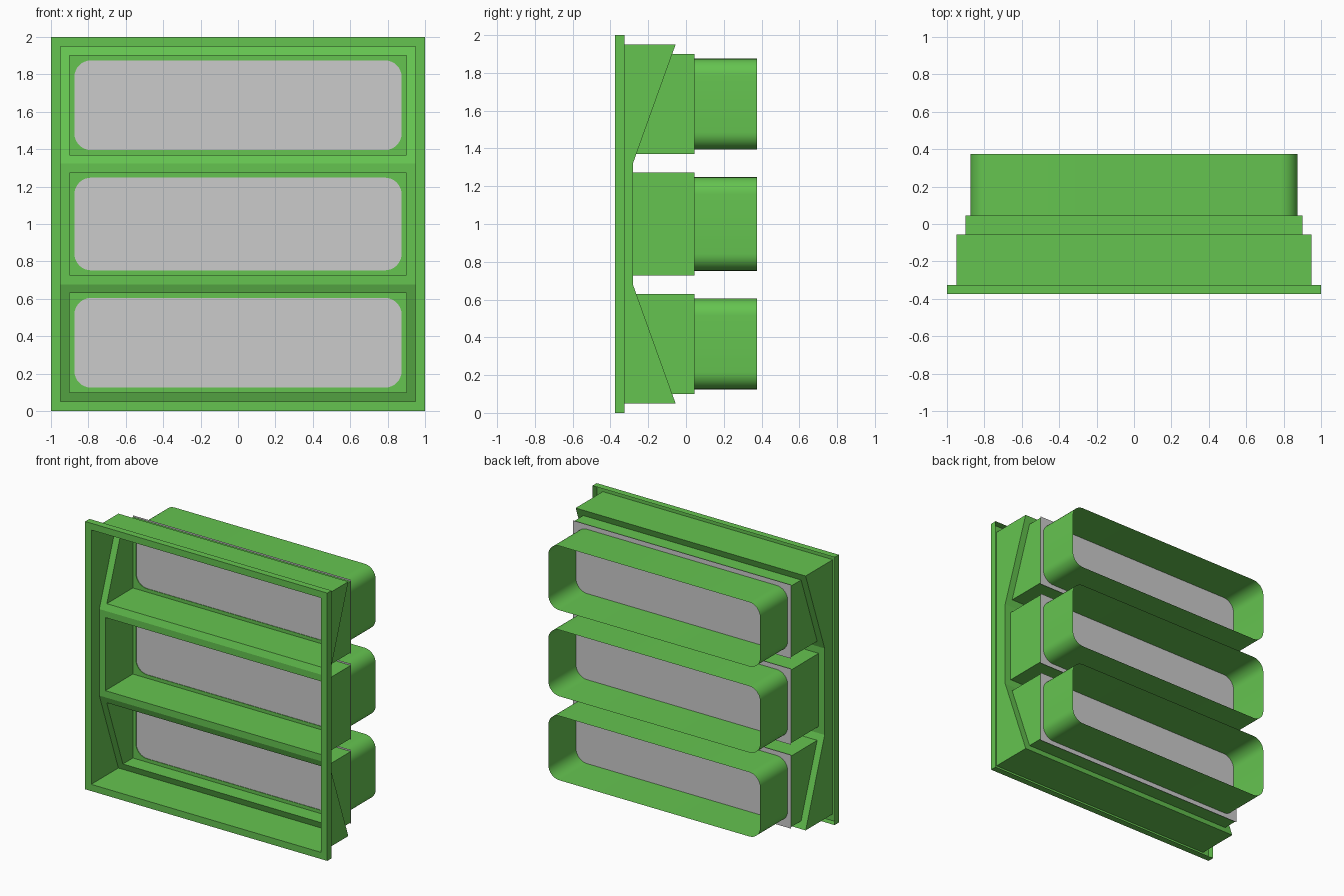
import bpy, bmesh, math

if "Cube" in bpy.data.objects:
    bpy.data.objects.remove(bpy.data.objects["Cube"])

green = bpy.data.materials.new("green_paint")
green.diffuse_color = (0.13, 0.55, 0.08, 1)
green.use_nodes = True
green.node_tree.nodes["Principled BSDF"].inputs["Base Color"].default_value = green.diffuse_color

# Depth stations, front to back
FRONT, LIP, MID, DEEP, SEAT, REAR = -0.375, -0.325, -0.28, -0.055, 0.045, 0.375
BREAK_LOW, BREAK_HIGH = 0.677, 1.323


def back_y(z):
    """Depth of the folded back panel at height z."""
    d = max(BREAK_LOW - z, z - BREAK_HIGH, 0) / (BREAK_LOW - 0.05)
    return MID + (DEEP - MID) * d


def rect(hx, z0, z1, y):
    """Rectangle loop; y is a number or a function of z."""
    f = y if callable(y) else (lambda z: y)
    return [(x, f(z), z) for x, z in ((hx, z1), (-hx, z1), (-hx, z0), (hx, z0))]


def rounded(hx, z0, z1, y, r=0.09, n=8):
    """Rounded rectangle, corner order matching rect()."""
    pts = []
    for k, (x, z) in enumerate(((hx - r, z1 - r), (r - hx, z1 - r),
                                (r - hx, z0 + r), (hx - r, z0 + r))):
        for i in range(n + 1):
            a = math.pi / 2 * (k + i / n)
            pts.append((x + r * math.cos(a), y, z + r * math.sin(a)))
    return pts


def bridge(a, b):
    """Quads between two loops of equal length."""
    n = len(a)
    return [(a[i], a[(i + 1) % n], b[(i + 1) % n], b[i]) for i in range(n)]


def fit_corners(corners, loop):
    """Flat faces between a rectangle and a rounded hole in it."""
    m = len(loop) // 4
    faces = []
    for k, c in enumerate(corners):
        arc = loop[k * m:(k + 1) * m]
        faces += [(c, arc[i], arc[i + 1]) for i in range(m - 1)]
        nxt = (k + 1) % 4
        faces.append((c, arc[-1], loop[nxt * m], corners[nxt]))
    return faces


def make(name, faces, mat=green, smooth=False):
    bm = bmesh.new()
    for f in faces:
        bm.faces.new([bm.verts.new(p) for p in f])
    bmesh.ops.remove_doubles(bm, verts=bm.verts, dist=1e-5)
    bmesh.ops.recalc_face_normals(bm, faces=bm.faces)
    me = bpy.data.meshes.new(name)
    bm.to_mesh(me)
    bm.free()
    if mat:
        me.materials.append(mat)
    ob = bpy.data.objects.new(name, me)
    bpy.context.collection.objects.link(ob)
    if smooth:
        bpy.ops.object.select_all(action='DESELECT')
        ob.select_set(True)
        bpy.context.view_layer.objects.active = ob
        bpy.ops.object.shade_smooth_by_angle(angle=math.radians(35))
    return ob


# Front flange with a folded lip, open at the back
outer = rect(1.0, 0, 2, FRONT)
inner = rect(0.95, 0.05, 1.95, FRONT)
make("front_flange", bridge(outer, inner) + bridge(rect(1.0, 0, 2, LIP), outer))

# Housing walls following the folded back panel
walls = []
for x in (-0.95, 0.95):
    walls.append([(x, y, z) for y, z in ((FRONT, 0.05), (DEEP, 0.05), (MID, BREAK_LOW),
                                         (MID, BREAK_HIGH), (DEEP, 1.95), (FRONT, 1.95))])
for z in (0.05, 1.95):
    walls.append([(-0.95, FRONT, z), (0.95, FRONT, z), (0.95, DEEP, z), (-0.95, DEEP, z)])
make("housing_walls", walls)

# Three bays: panel surround, box, seat, grey plate and rear duct
bays = (("lower", 0.05, BREAK_LOW, 0.10, 0.63),
        ("middle", BREAK_LOW, BREAK_HIGH, 0.727, 1.273),
        ("upper", BREAK_HIGH, 1.95, 1.37, 1.90))
for name, p0, p1, b0, b1 in bays:
    panel = rect(0.95, p0, p1, back_y)
    mouth = rect(0.9, b0, b1, back_y)
    seat = rect(0.9, b0, b1, SEAT)
    hole = rounded(0.875, b0 + 0.025, b1 - 0.025, SEAT)
    end = [(x, REAR, z) for x, _, z in hole]
    make(name + "_panel", bridge(panel, mouth))
    make(name + "_box", bridge(mouth, seat) + fit_corners(seat, hole))
    make(name + "_duct", bridge(hole, end), smooth=True)
    make(name + "_plate", [rect(0.9, b0 - 0.01, b1 + 0.01, SEAT + 0.004)], mat=None)
